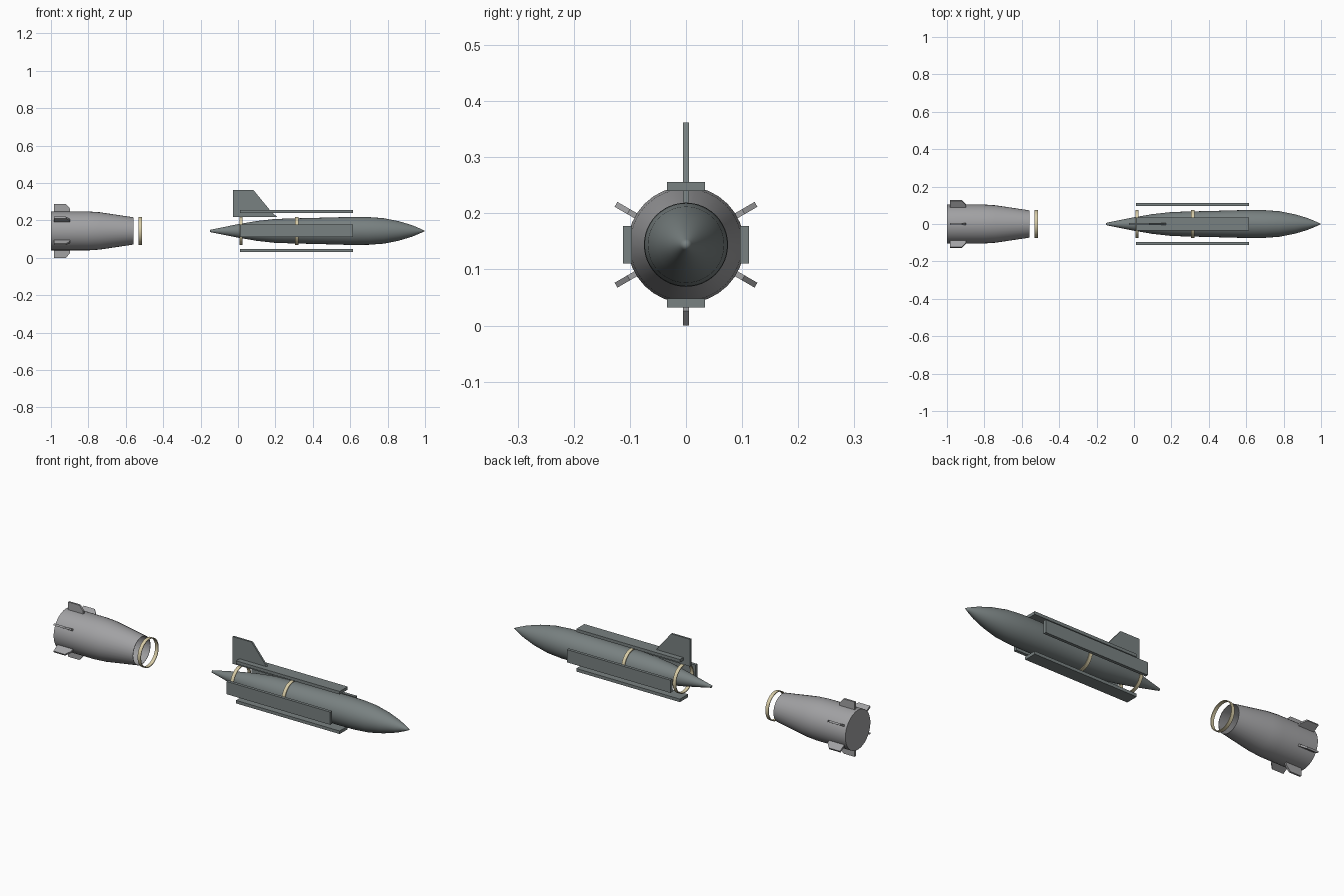
import bpy, bmesh, math
from mathutils import Matrix, Vector

cube = bpy.data.objects.get("Cube")
if cube:
    bpy.data.objects.remove(cube)

AXIS = Vector((0, 0, 0.144))  # common centreline along x


def material(name, rgb):
    m = bpy.data.materials.new(name)
    m.use_nodes = True
    m.diffuse_color = (*rgb, 1)
    bsdf = next(n for n in m.node_tree.nodes if n.type == 'BSDF_PRINCIPLED')
    bsdf.inputs["Base Color"].default_value = (*rgb, 1)
    return m


SLATE = material("slate green grey", (0.19, 0.22, 0.22))
GREY = material("light booster grey", (0.36, 0.36, 0.37))
TAN = material("pale tan", (0.68, 0.60, 0.38))


def finish(name, bm, mat, smooth=False, recalc=True):
    if recalc:
        bmesh.ops.recalc_face_normals(bm, faces=bm.faces)
    me = bpy.data.meshes.new(name)
    bm.to_mesh(me)
    bm.free()
    me.materials.append(mat)
    ob = bpy.data.objects.new(name, me)
    ob.location = AXIS
    bpy.context.collection.objects.link(ob)
    if smooth:
        bpy.ops.object.select_all(action='DESELECT')
        ob.select_set(True)
        bpy.context.view_layer.objects.active = ob
        bpy.ops.object.shade_smooth_by_angle(angle=math.radians(35))
    return ob


def lathe(name, profile, mat, sides=32, closed=False):
    """Spin (x, radius) points around the centreline."""
    bm = bmesh.new()
    vs = [bm.verts.new((x, 0, r)) for x, r in profile]
    pairs = list(zip(vs, vs[1:])) + ([(vs[-1], vs[0])] if closed else [])
    edges = [bm.edges.new(p) for p in pairs]
    bmesh.ops.spin(bm, geom=vs + edges, axis=(1, 0, 0), cent=(0, 0, 0),
                   angle=math.tau, steps=sides)
    bmesh.ops.remove_doubles(bm, verts=bm.verts, dist=0.0002)
    return finish(name, bm, mat, True)


def fin(name, outline, thick, mat, angle=0):
    """Extrude an (x, radius) outline and turn it around the centreline."""
    bm = bmesh.new()
    face = bm.faces.new([bm.verts.new((x, -thick / 2, r)) for x, r in outline])
    out = bmesh.ops.extrude_face_region(bm, geom=[face])
    moved = [v for v in out["geom"] if isinstance(v, bmesh.types.BMVert)]
    bmesh.ops.translate(bm, verts=moved, vec=(0, thick, 0))
    bm.transform(Matrix.Rotation(math.radians(angle), 4, 'X'))
    return finish(name, bm, mat)


# Main body with pointed nose and tapered tail
lathe("main_body", [(-0.15, 0), (-0.149, 0.006), (0, 0.036), (0.1, 0.053),
                    (0.2, 0.064), (0.3, 0.067), (0.5, 0.072), (0.6, 0.075),
                    (0.7, 0.074), (0.78, 0.068), (0.86, 0.052),
                    (0.93, 0.031), (0.98, 0.01), (1, 0)], SLATE, 48)

# Tail fin
fin("tail_fin", [(-0.028, 0.075), (-0.028, 0.218), (0.083, 0.218),
                 (0.18, 0.1), (0.21, 0.075)], 0.01, SLATE)

# Four long side panels
for i, side in enumerate(("top", "right", "bottom", "left")):
    fin(side + "_panel", [(0.012, 0.096), (0.012, 0.112),
                          (0.615, 0.112), (0.615, 0.096)], 0.067, SLATE, 90 * i)

# Thin bands: one loose, one around the tail, one around the middle
for name, x in (("loose_band", -0.523), ("tail_band", 0.016), ("middle_band", 0.315)):
    lathe(name, [(x - 0.009, 0.071), (x - 0.009, 0.075),
                 (x + 0.009, 0.075), (x + 0.009, 0.071)], TAN, 48, True)

# Booster shell, closed at the back and hollow at the front
lathe("booster", [(-1, 0), (-1, 0.104), (-0.8, 0.104), (-0.74, 0.1),
                  (-0.56, 0.073), (-0.56, 0.071), (-0.74, 0.096),
                  (-0.98, 0.1), (-0.98, 0)], GREY)

# Six booster fins
for i in range(6):
    fin("booster_fin_%d" % (i + 1), [(-0.985, 0.098), (-0.985, 0.144), (-0.92, 0.144),
                                     (-0.897, 0.118), (-0.897, 0.098)], 0.01, GREY, 60 * i)
